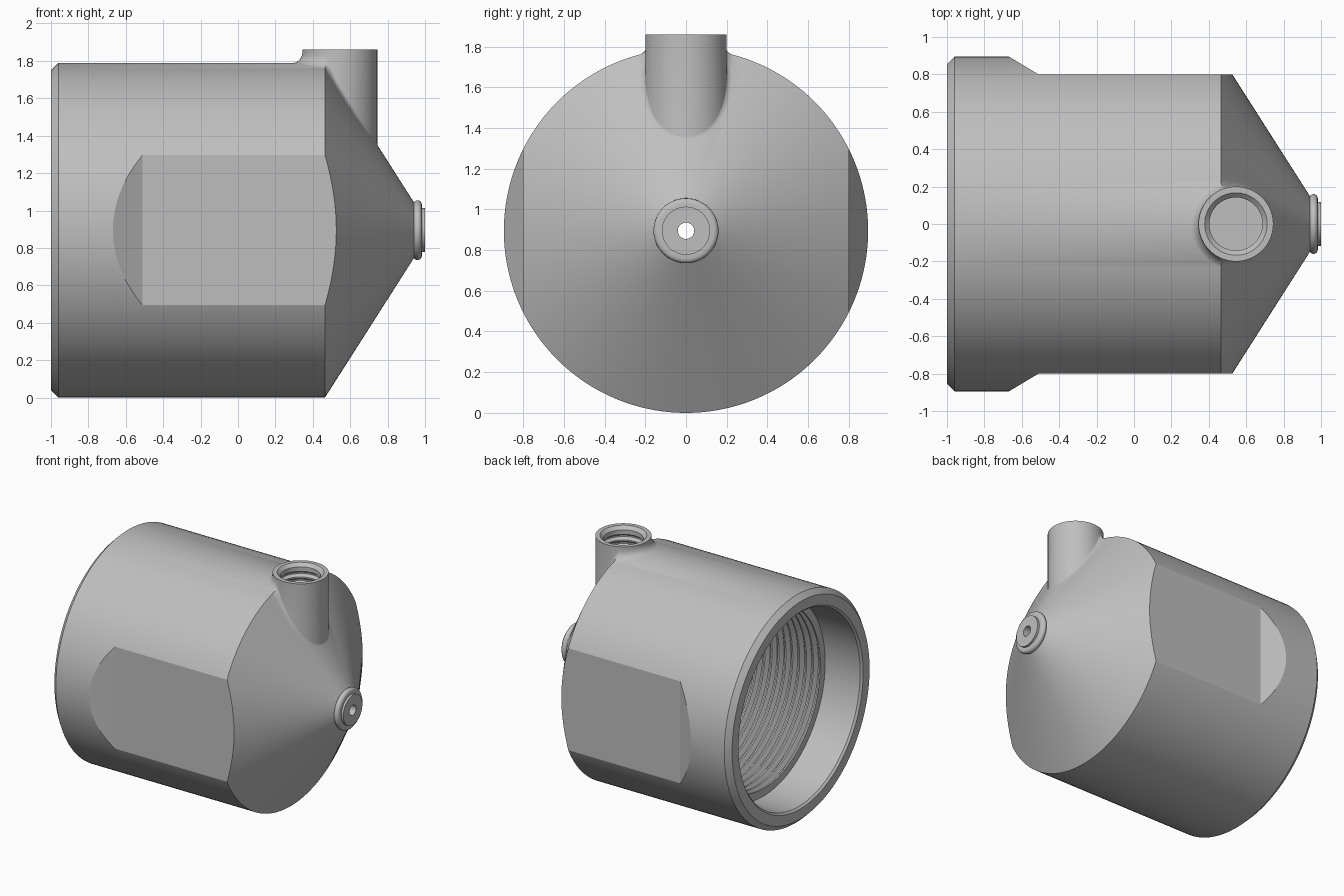
import bpy, math
from mathutils import Matrix, Vector

old = bpy.data.objects.get("Cube")
if old:
    bpy.data.objects.remove(old, do_unlink=True)

R = 0.895             # body radius, also the height of its axis
CONE_X, CONE_SLOPE = 0.465, 1.568
PORT_X, PORT_R, PORT_TOP = 0.545, 0.2, 1.86

metal = bpy.data.materials.new("grey metal")
metal.use_nodes = True
grey = (0.52, 0.52, 0.52, 1)
metal.diffuse_color = grey
metal.node_tree.nodes["Principled BSDF"].inputs["Base Color"].default_value = grey


def make(name, verts, faces):
    mesh = bpy.data.meshes.new(name)
    mesh.from_pydata(verts, [], faces)
    mesh.materials.append(metal)
    obj = bpy.data.objects.new(name, mesh)
    bpy.context.collection.objects.link(obj)
    bpy.context.view_layer.objects.active = obj
    bpy.ops.object.select_all(action='DESELECT')
    obj.select_set(True)
    bpy.ops.object.mode_set(mode='EDIT')
    bpy.ops.mesh.select_all(action='SELECT')
    bpy.ops.mesh.normals_make_consistent(inside=False)
    bpy.ops.object.mode_set(mode='OBJECT')
    return obj


def skin(name, rings, loop):
    """Join rings of points; loop closes the last onto the first, else cap the ends."""
    n, m = len(rings[0]), len(rings)
    faces = [(i * n + j, i * n + (j + 1) % n,
              (i + 1) % m * n + (j + 1) % n, (i + 1) % m * n + j)
             for i in range(m if loop else m - 1) for j in range(n)]
    if not loop:
        faces += [tuple(range(n)), tuple(range((m - 1) * n, m * n))]
    return make(name, [p for ring in rings for p in ring], faces)


def circle(n):
    return [(math.cos(2 * math.pi * k / n), math.sin(2 * math.pi * k / n)) for k in range(n)]


def thread(start, pitch, count, minor, major):
    """Zigzag profile of ring-shaped thread grooves."""
    pts = []
    for i in range(count):
        a = start + i * pitch
        pts += [(a, minor), (a + pitch * 0.2, minor),
                (a + pitch * 0.5, major), (a + pitch * 0.7, major)]
    return pts + [(start + count * pitch, minor)]


def boolean(target, tool, operation):
    mod = target.modifiers.new(operation.lower(), 'BOOLEAN')
    mod.operation, mod.solver, mod.object = operation, 'EXACT', tool
    bpy.context.view_layer.objects.active = target
    bpy.ops.object.modifier_apply(modifier=mod.name)
    bpy.data.objects.remove(tool, do_unlink=True)


# Body: outer shell, rounded tip collar, through hole and threaded socket
collar = [(0.96 + 0.023 * math.sin(a), 0.137 + 0.023 * math.cos(a))
          for a in (math.radians(d) for d in range(-60, 91, 25))]
profile = [(-1, 0.855), (-0.96, R), (CONE_X, R), (0.94, 0.15)]
profile += collar + [(0.983, 0.118), (1, 0.118), (1, 0.04), (0.3, 0.04), (0.3, 0.7)]
profile += thread(-0.68, 0.06, 16, 0.7, 0.735)[::-1]
profile += [(-0.68, 0.76), (-0.985, 0.76), (-1, 0.775)]
body = skin("nozzle_body",
            [[(x, r * c, R + r * s) for c, s in circle(144)] for x, r in profile], True)

# Wrench flats on both sides, each with a sloped run-out
for side in (-1, 1):
    outline = [(-0.51, 0.8), (1.1, 0.8), (1.1, 1.2), (-1.18, 1.2)]
    flat = skin("flat_cutter",
                [[(x, side * y, z) for x, y in outline] for z in (-0.2, 2)], False)
    boolean(body, flat, 'DIFFERENCE')


# Side port: upright tube whose foot flares into the body surface
def surface_z(x, y):
    r = R - max(0, x - CONE_X) * CONE_SLOPE
    return R + math.sqrt(max(r * r - y * y, 0))


def port_ring(radius_fn, z_fn):
    ring = []
    for c, s in circle(72):
        fillet = 0.035 - 0.025 * c if c > -0.2 else 0.06
        r = radius_fn(fillet)
        x, y = PORT_X + r * c, r * s
        ring.append((x, y, z_fn(x, y, fillet)))
    return ring


rings = [port_ring(lambda f: PORT_R, lambda x, y, f: PORT_TOP)]
for step in range(7):
    t = step / 6 * math.pi / 2
    rings.append(port_ring(
        lambda f: PORT_R + f * (1 - math.cos(t)),
        lambda x, y, f: min(surface_z(x, y) + f * (1 - math.sin(t)) - 0.003, PORT_TOP - 0.004)))
rings.append(port_ring(lambda f: 0.1, lambda x, y, f: 1.2))
boolean(body, skin("port", rings, False), 'UNION')

# Threaded blind hole in the port
bore = [(1.3, 0.15)] + thread(1.36, 0.055, 8, 0.142, 0.163)
bore += [(1.835, 0.142), (PORT_TOP, 0.167), (1.95, 0.167)]
hole = skin("port_bore", [[(PORT_X + r * c, r * s, z) for c, s in circle(64)]
                          for z, r in bore], False)
boolean(body, hole, 'DIFFERENCE')

# Smooth shading with crisp machined edges
bpy.ops.object.select_all(action='DESELECT')
body.select_set(True)
bpy.context.view_layer.objects.active = body
bpy.ops.object.shade_smooth_by_angle(angle=math.radians(26))
